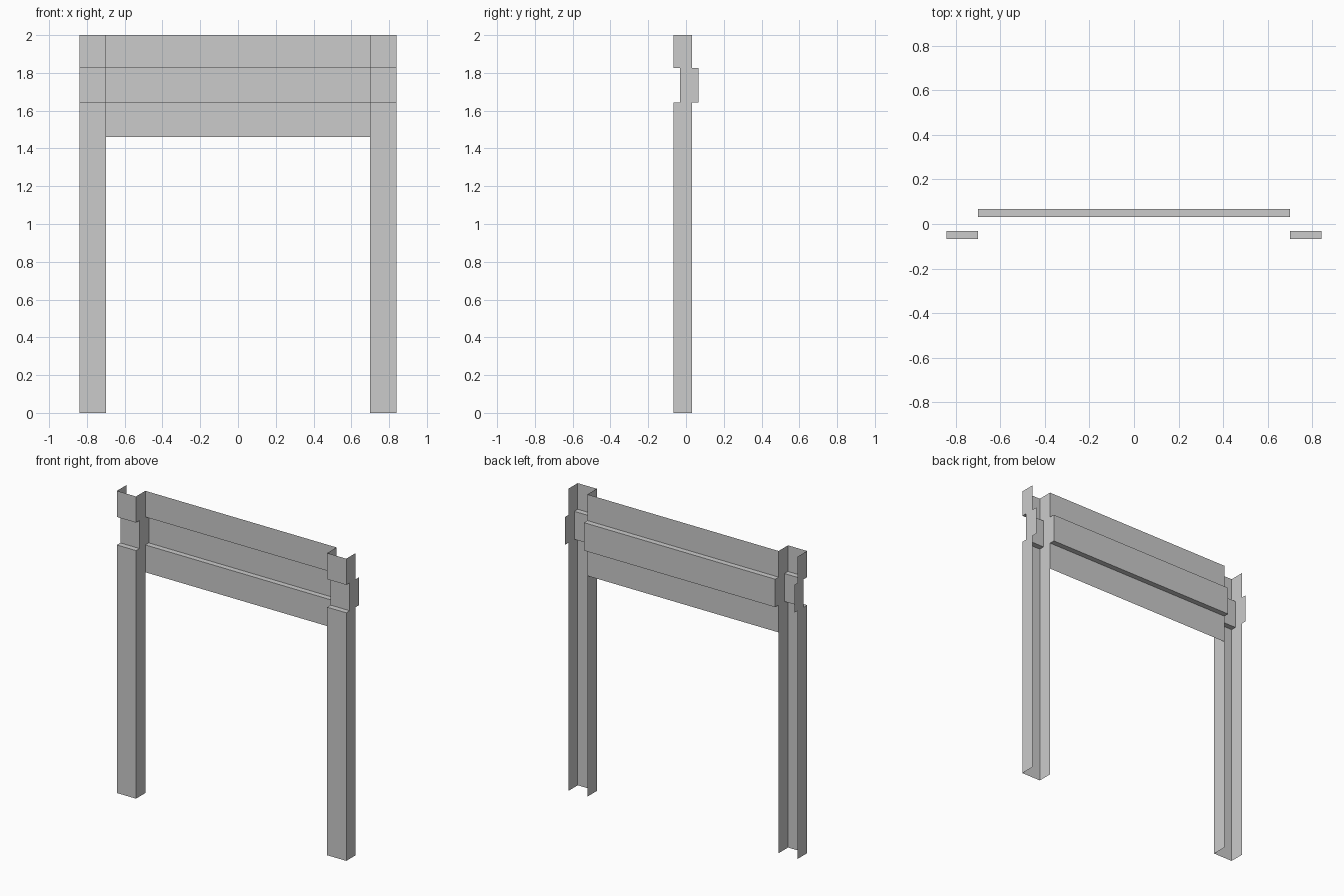
import bpy

if "Cube" in bpy.data.objects:
    bpy.data.objects.remove(bpy.data.objects["Cube"])

FRONT, BACK = -0.067, 0.031      # depth of the plain sheet profile
SHIFT = 0.036                    # how far the middle band steps backward
BAND_LOW, BAND_HIGH, TOP = 1.642, 1.827, 2.0
INNER, OUTER = 0.70, 0.84


def stepped_sheet(name, profile, bottom):
    """Raise an open (x, y) profile from bottom to TOP, stepping back at the band."""
    rows = [(bottom, 0), (BAND_LOW, 0), (BAND_LOW, SHIFT),
            (BAND_HIGH, SHIFT), (BAND_HIGH, 0), (TOP, 0)]
    n = len(profile)
    verts = [(x, y + dy, z) for z, dy in rows for x, y in profile]
    faces = []
    for r in range(len(rows) - 1):
        ledge = rows[r][0] == rows[r + 1][0]
        for i in range(n - 1):
            # side walls slide within their own plane, so they have no ledge
            if ledge and profile[i][0] == profile[i + 1][0]:
                continue
            a = r * n + i
            faces.append((a, a + 1, a + n + 1, a + n))
    mesh = bpy.data.meshes.new(name)
    mesh.from_pydata(verts, [], faces)
    mesh.update()
    obj = bpy.data.objects.new(name, mesh)
    bpy.context.collection.objects.link(obj)
    return obj


# Channel-shaped side posts, open at the back, mirrored left to right
posts = stepped_sheet("side_posts", [(-OUTER, BACK), (-OUTER, FRONT),
                                     (-INNER, FRONT), (-INNER, BACK)], 0.0)
mirror = posts.modifiers.new("mirror", 'MIRROR')
mirror.use_axis[0] = True

# Header panel spanning the opening
stepped_sheet("header_panel", [(-INNER, BACK), (INNER, BACK)], 1.461)
